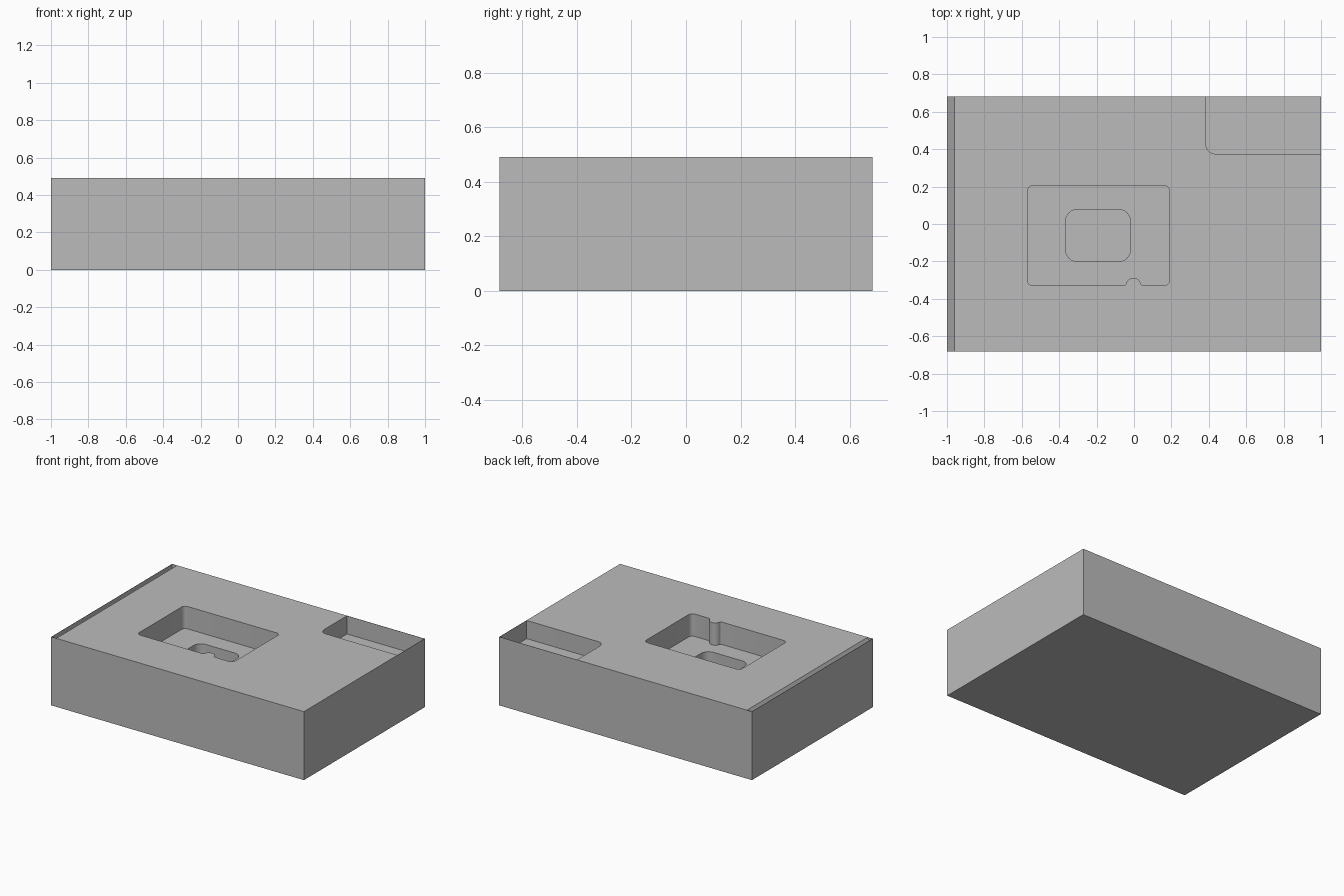
import bpy, bmesh, math

if "Cube" in bpy.data.objects:
    bpy.data.objects.remove(bpy.data.objects["Cube"], do_unlink=True)

HX, HY, H = 1.0, 0.683, 0.49
WALL = 0.002          # paper-thin outer skin left around the edge cuts
TOP = H + 0.1

grey = bpy.data.materials.new("plain grey")
grey.use_nodes = True
grey.diffuse_color = (0.5, 0.5, 0.5, 1)
grey.node_tree.nodes["Principled BSDF"].inputs["Base Color"].default_value = (0.5, 0.5, 0.5, 1)


def arc(cx, cy, r, a0, a1, n=8):
    return [(cx + r * math.cos(math.radians(a0 + (a1 - a0) * i / n)),
             cy + r * math.sin(math.radians(a0 + (a1 - a0) * i / n))) for i in range(n + 1)]


def prism(name, outline, direction):
    """Extrude a closed 3D outline along a direction."""
    bm = bmesh.new()
    face = bm.faces.new([bm.verts.new(p) for p in outline])
    ext = bmesh.ops.extrude_face_region(bm, geom=[face])
    bmesh.ops.translate(bm, vec=direction,
                        verts=[v for v in ext["geom"] if isinstance(v, bmesh.types.BMVert)])
    bmesh.ops.recalc_face_normals(bm, faces=bm.faces)
    mesh = bpy.data.meshes.new(name)
    bm.to_mesh(mesh)
    bm.free()
    mesh.materials.append(grey)
    obj = bpy.data.objects.new(name, mesh)
    bpy.context.collection.objects.link(obj)
    return obj


def upright(name, outline, z0, z1):
    return prism(name, [(x, y, z0) for x, y in outline], (0, 0, z1 - z0))


def rounded(x0, x1, y0, y1, r):
    return (arc(x0 + r, y0 + r, r, 180, 270) + arc(x1 - r, y0 + r, r, 270, 360)
            + arc(x1 - r, y1 - r, r, 0, 90) + arc(x0 + r, y1 - r, r, 90, 180))


# Solid block
block = upright("block", [(-HX, -HY), (HX, -HY), (HX, HY), (-HX, HY)], 0, H)

# Main pocket with a rounded rib on its front wall
x0, x1, y0, y1, r = -0.57, 0.19, -0.33, 0.205, 0.03
rib = (arc(-0.055, y0 + 0.012, 0.012, 270, 360, 4)
       + arc(-0.003, y0 + 0.002, 0.04, 180, 0, 12)
       + arc(0.049, y0 + 0.012, 0.012, 180, 270, 4))
outline = (arc(x0 + r, y0 + r, r, 180, 270) + rib + arc(x1 - r, y0 + r, r, 270, 360)
           + arc(x1 - r, y1 - r, r, 0, 90) + arc(x0 + r, y1 - r, r, 90, 180))
cutters = [upright("main_pocket_cutter", outline, H - 0.16, TOP)]

# Smaller, deeper pocket in its floor
cutters.append(upright("inner_pocket_cutter", rounded(-0.365, -0.02, -0.2, 0.077, 0.06), H - 0.24, TOP))

# Corner pocket, one rounded inside corner
ex, ey = HX - WALL, HY - WALL
cutters.append(upright("corner_pocket_cutter",
                       arc(0.385 + 0.05, 0.375 + 0.05, 0.05, 180, 270) + [(ex, 0.375), (ex, ey), (0.385, ey)],
                       H - 0.13, TOP))

# Sloped groove along the right-hand edge
cutters.append(prism("edge_groove_cutter",
                     [(-ex, -ey, H - 0.07), (-0.96, -ey, H), (-0.96, -ey, TOP), (-ex, -ey, TOP)],
                     (0, 2 * ey, 0)))

bpy.context.view_layer.objects.active = block
block.select_set(True)
for cutter in cutters:
    mod = block.modifiers.new(cutter.name, "BOOLEAN")
    mod.operation = "DIFFERENCE"
    mod.solver = "EXACT"
    mod.object = cutter
    bpy.ops.object.modifier_apply(modifier=mod.name)
    bpy.data.objects.remove(cutter, do_unlink=True)

bpy.ops.object.shade_smooth_by_angle(angle=math.radians(30))
